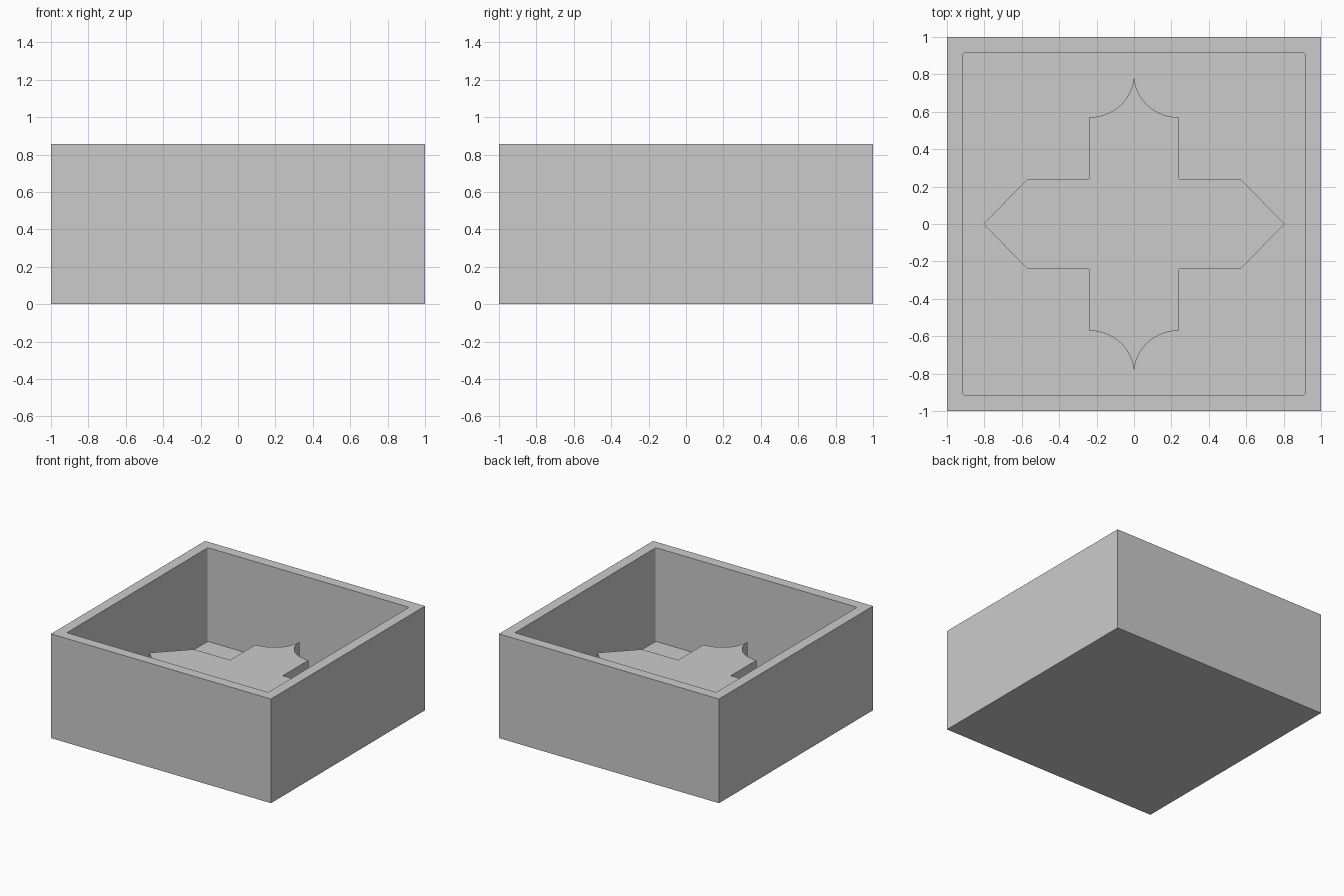
import bpy, bmesh
from math import sin, cos, pi

cube = bpy.data.objects.get("Cube")
if cube:
    bpy.data.objects.remove(cube, do_unlink=True)

HEIGHT, WALL, FLOOR, RELIEF_TOP = 0.856, 0.085, 0.086, 0.371

grey = bpy.data.materials.new("plain grey")
grey.use_nodes = True
colour = (0.6, 0.6, 0.6, 1)
grey.diffuse_color = colour
grey.node_tree.nodes["Principled BSDF"].inputs["Base Color"].default_value = colour


def finish(bm, name):
    bmesh.ops.recalc_face_normals(bm, faces=bm.faces)
    mesh = bpy.data.meshes.new(name)
    bm.to_mesh(mesh)
    bm.free()
    mesh.materials.append(grey)
    obj = bpy.data.objects.new(name, mesh)
    bpy.context.collection.objects.link(obj)
    return obj


def prism(bm, outline, z0, z1):
    """Extrude a closed xy outline from z0 up to z1 and return the top face."""
    base = bm.faces.new([bm.verts.new((x, y, z0)) for x, y in outline])
    ext = bmesh.ops.extrude_face_region(bm, geom=[base], use_keep_orig=True)["geom"]
    for v in ext:
        if isinstance(v, bmesh.types.BMVert):
            v.co.z = z1
    return next(f for f in ext if isinstance(f, bmesh.types.BMFace))


# Open square box: inset the top to make the rim, then sink the inside to the floor
bm = bmesh.new()
top = prism(bm, [(-1, -1), (1, -1), (1, 1), (-1, 1)], 0, HEIGHT)
bmesh.ops.recalc_face_normals(bm, faces=bm.faces)
bmesh.ops.inset_region(bm, faces=[top], thickness=WALL, use_even_offset=True)
inner = bmesh.ops.extrude_discrete_faces(bm, faces=[top])["faces"][0]
for v in inner.verts:
    v.co.z = FLOOR
# Slightly rounded upright corners inside
corners = [e for e in bm.edges
           if abs(e.verts[0].co.z - e.verts[1].co.z) > 0.1
           and all(abs(v.co.x) < 0.95 for v in e.verts)]
bmesh.ops.bevel(bm, geom=corners, offset=0.012, segments=3, profile=0.5,
                affect='EDGES')
finish(bm, "square_box")

# Raised cross on the floor: pointed side arms, concave spired front and back arms
ARM, REACH, SIDE_TIP, SPIRE = 0.24, 0.57, 0.805, 0.23
STEPS = 14
quarter = [(SIDE_TIP, 0), (REACH, ARM), (ARM, ARM)]
for i in range(STEPS + 1):
    a = pi / 2 * i / STEPS
    quarter.append((ARM * (1 - sin(a)), REACH + SPIRE * (1 - cos(a))))
quarter[-1] = (0, REACH + SPIRE)
half = quarter + [(-x, y) for x, y in reversed(quarter[:-1])]
outline = half + [(x, -y) for x, y in reversed(half[1:-1])]
bm = bmesh.new()
prism(bm, outline, FLOOR - 0.01, RELIEF_TOP)
cross = finish(bm, "raised_cross")

# Smooth the curved walls, keep the edges sharp
bpy.ops.object.select_all(action='DESELECT')
cross.select_set(True)
bpy.context.view_layer.objects.active = cross
bpy.ops.object.shade_smooth_by_angle(angle=pi / 6)
